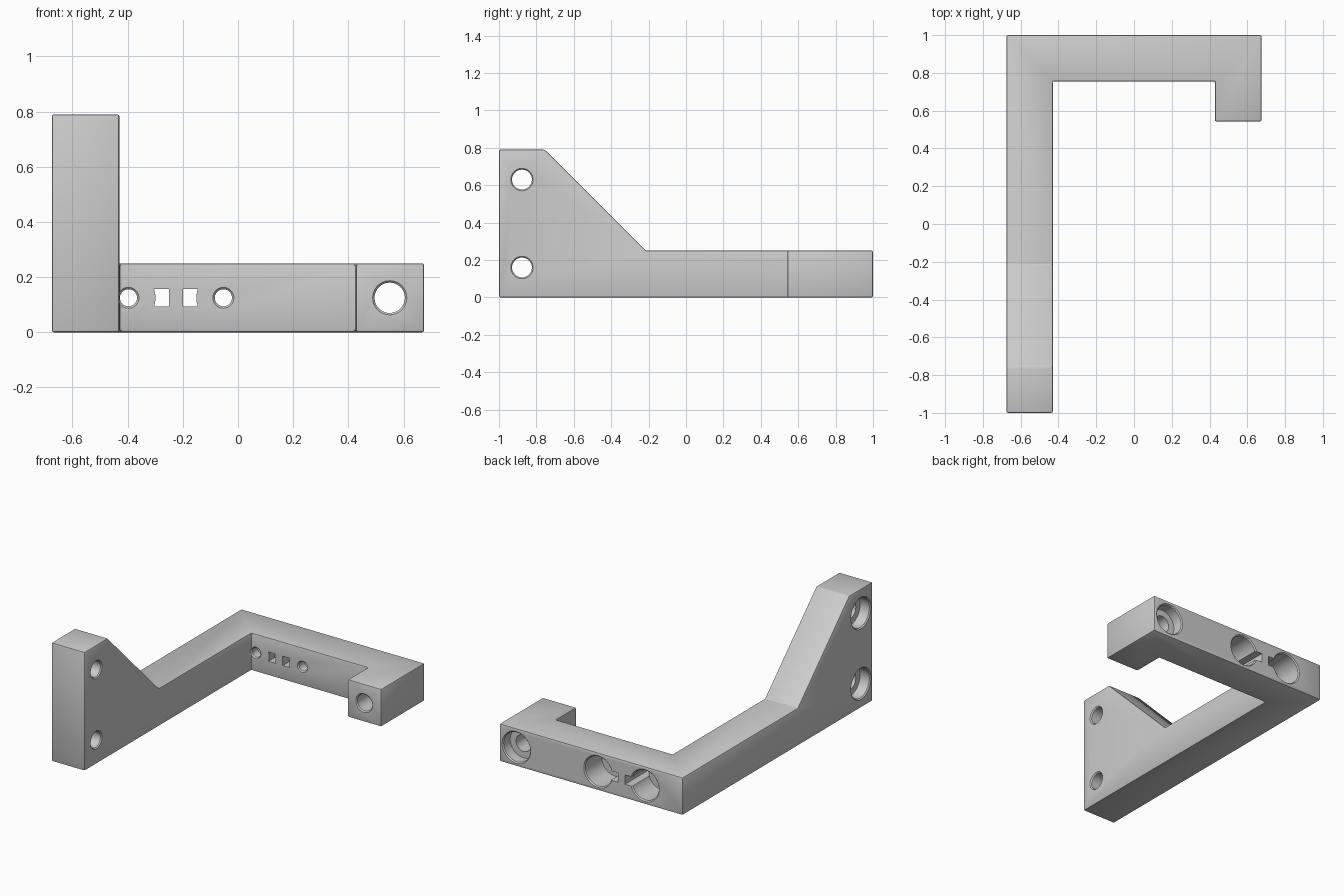
import bpy, bmesh, math
from mathutils import Matrix, Vector

cube = bpy.data.objects.get("Cube")
if cube:
    bpy.data.objects.remove(cube, do_unlink=True)

grey = bpy.data.materials.new("plain grey")
grey.use_nodes = True
colour = (0.6, 0.6, 0.6, 1)
grey.diffuse_color = colour
grey.node_tree.nodes["Principled BSDF"].inputs["Base Color"].default_value = colour

LEFT, RIGHT, INNER, HOOK = -0.675, 0.675, -0.43, 0.428
BACK, BAR, HOOK_END = 1.0, 0.755, 0.543
THICK, TALL = 0.25, 0.79
MID = THICK / 2
BORE = 0.098


def to_object(name, bm):
    bmesh.ops.recalc_face_normals(bm, faces=bm.faces[:])
    mesh = bpy.data.meshes.new(name)
    bm.to_mesh(mesh)
    bm.free()
    mesh.materials.append(grey)
    ob = bpy.data.objects.new(name, mesh)
    bpy.context.scene.collection.objects.link(ob)
    return ob


def boolean(target, tool, operation="DIFFERENCE"):
    mod = target.modifiers.new(tool.name, "BOOLEAN")
    mod.operation, mod.object, mod.solver = operation, tool, "EXACT"
    tool.hide_render = True
    tool.hide_set(True)
    tool.display_type = "WIRE"


def lathe(name, start, axis, rings):
    """Round cutter: rings are (distance along axis, radius)."""
    bm = bmesh.new()
    turn = Vector((0, 0, 1)).rotation_difference(Vector(axis)).to_matrix()
    n, loops = 40, []
    for dist, r in rings:
        loops.append([bm.verts.new(Vector(start) + turn @ Vector(
            (r * math.cos(math.tau * i / n), r * math.sin(math.tau * i / n), dist)))
            for i in range(n)])
    for a, b in zip(loops, loops[1:]):
        for i in range(n):
            j = (i + 1) % n
            bm.faces.new((a[i], a[j], b[j], b[i]))
    bm.faces.new(loops[0])
    bm.faces.new(loops[-1])
    return to_object(name, bm)


def screw_hole(name, start, axis, length, depth, small, big):
    """Counterbored through hole with slightly flared mouths."""
    f = 0.007
    return lathe(name, start, axis, [
        (-0.02, big + f), (0, big + f), (f, big), (depth, big), (depth, small),
        (length - f, small), (length, small + f), (length + 0.02, small + f)])


# Body: flat hooked footprint, extruded, with the arm's front end raised
bm = bmesh.new()
tiles = [
    (LEFT, INNER, -1, -0.755), (LEFT, INNER, -0.755, -0.215), (LEFT, INNER, -0.215, BAR),
    (LEFT, INNER, BAR, BACK), (INNER, HOOK, BAR, BACK), (HOOK, RIGHT, BAR, BACK),
    (HOOK, RIGHT, HOOK_END, BAR)]
for x0, x1, y0, y1 in tiles:
    bm.faces.new([bm.verts.new((x, y, 0)) for x, y in
                  ((x0, y0), (x1, y0), (x1, y1), (x0, y1))])
bmesh.ops.remove_doubles(bm, verts=bm.verts[:], dist=0.0001)
base = bm.faces[:]
top = bmesh.ops.extrude_face_region(bm, geom=base, use_keep_orig=True)["geom"]
for v in top:
    if isinstance(v, bmesh.types.BMVert):
        v.co.z = TALL if v.co.y < -0.7 else THICK
bmesh.ops.recalc_face_normals(bm, faces=bm.faces[:])
bmesh.ops.dissolve_limit(bm, angle_limit=0.02, verts=bm.verts[:], edges=bm.edges[:])
body = to_object("bracket_body", bm)

# Softened edges
bevel = body.modifiers.new("soft_edges", "BEVEL")
bevel.width, bevel.segments = 0.008, 2
bevel.limit_method, bevel.angle_limit = "ANGLE", math.radians(30)

# Mounting holes in the upright, counterbored on the outer side
for name, z in (("upper_mount_hole", 0.63), ("lower_mount_hole", 0.16)):
    boolean(body, screw_hole(name, (LEFT, -0.877, z), (1, 0, 0),
                             INNER - LEFT, 0.075, 0.053, BORE))

# Hook hole, counterbored at the back
boolean(body, screw_hole("hook_hole", (0.55, BACK, MID), (0, -1, 0),
                         BACK - HOOK_END, 0.075, 0.055, BORE))

# Pair of deep bores in the rear bar, each with a square slot beside it
centre = -0.225
for side, label in ((-1, "right"), (1, "left")):
    x = centre + side * 0.172
    slot_bm = bmesh.new()
    bmesh.ops.create_cube(slot_bm, size=1, matrix=Matrix.Translation(
        (centre + side * 0.0845, 0.88, MID)) @ Matrix.Diagonal((0.117, 0.4, 0.062, 1)))
    slot = to_object(label + "_slot", slot_bm)
    plug = lathe(label + "_slot_plug", (x, 0.6, MID), (0, 1, 0), [(0, BORE), (0.5, BORE)])
    boolean(slot, plug)
    boolean(body, slot)
    boolean(body, screw_hole(label + "_bore", (x, BACK, MID), (0, -1, 0),
                             BACK - BAR, 0.18, 0.031, BORE + 0.001))

# Smooth bores, crisp edges
bpy.ops.object.select_all(action="DESELECT")
bpy.context.view_layer.objects.active = body
body.select_set(True)
for mod in [m.name for m in body.modifiers]:
    bpy.ops.object.modifier_apply(modifier=mod)
for ob in [o for o in bpy.context.scene.objects if o.hide_render and o.type == "MESH"]:
    bpy.data.objects.remove(ob, do_unlink=True)
bpy.ops.object.shade_smooth_by_angle(angle=math.radians(25))
